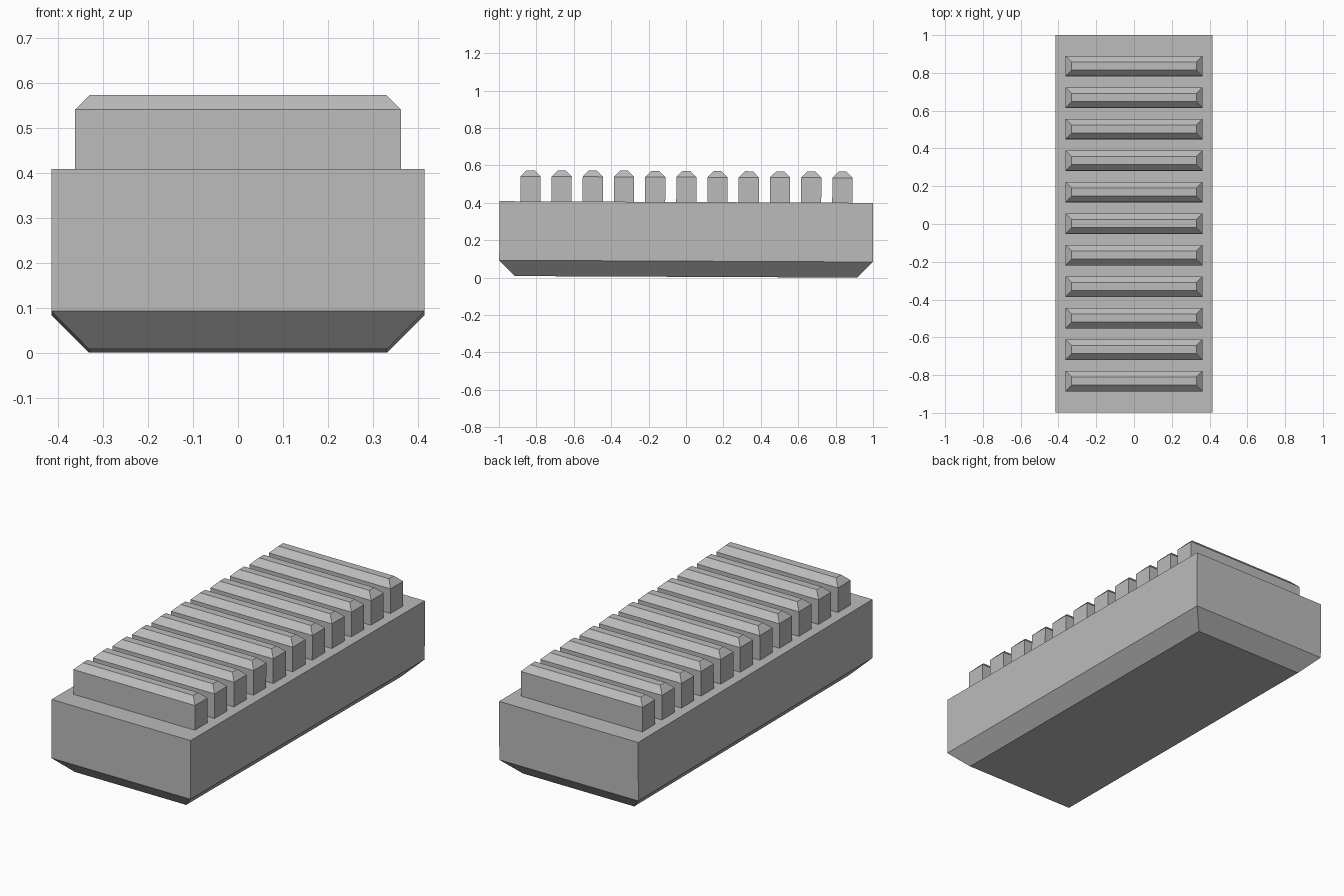
import bpy, bmesh
from mathutils import Matrix

cube = bpy.data.objects.get("Cube")
if cube:
    bpy.data.objects.remove(cube, do_unlink=True)

# Plain grey shared by every part
grey = bpy.data.materials.new("plain_grey")
grey.use_nodes = True
colour = (0.5, 0.5, 0.5, 1)
grey.diffuse_color = colour
grey.node_tree.nodes["Principled BSDF"].inputs["Base Color"].default_value = colour

# The whole block leans very slightly down toward the back
LEAN = Matrix.Translation((0, 0, 0.004)) @ Matrix.Rotation(-0.0045, 4, "X")


def stacked_block(name, half_x, half_y, levels, y=0.0):
    """Loft rectangles given as (height, inset) and cap both ends."""
    bm = bmesh.new()
    rings = []
    for z, inset in levels:
        hx, hy = half_x - inset, half_y - inset
        rings.append([bm.verts.new((sx * hx, y + sy * hy, z))
                      for sx, sy in ((-1, -1), (1, -1), (1, 1), (-1, 1))])
    for low, high in zip(rings, rings[1:]):
        for i in range(4):
            j = (i + 1) % 4
            bm.faces.new((low[i], low[j], high[j], high[i]))
    bm.faces.new(rings[0][::-1])
    bm.faces.new(rings[-1])
    bm.transform(LEAN)
    mesh = bpy.data.meshes.new(name)
    bm.to_mesh(mesh)
    bm.free()
    mesh.materials.append(grey)
    obj = bpy.data.objects.new(name, mesh)
    bpy.context.scene.collection.objects.link(obj)
    return obj


# Base with a bevelled underside
stacked_block("base", 0.415, 0.999, [(0, 0.083), (0.084, 0), (0.4, 0)])

# Row of crosswise ribs with bevelled tops
RIBS = 11
for n in range(RIBS):
    y = (n - (RIBS - 1) / 2) * 0.1668
    stacked_block(f"rib_{n + 1}", 0.363, 0.054,
                  [(0.395, 0), (0.533, 0), (0.566, 0.033)], y)
